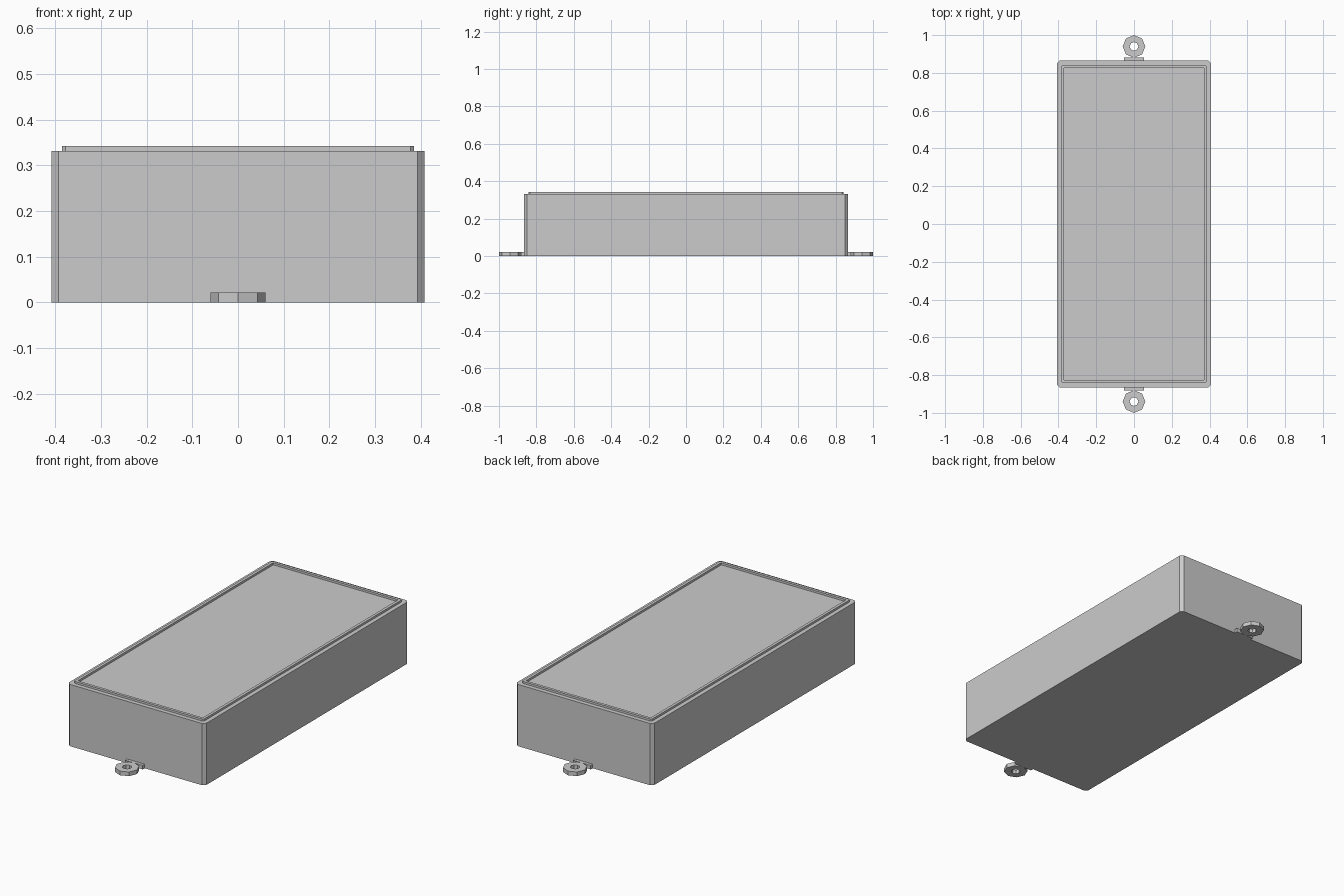
import bpy
import bmesh
import math

if "Cube" in bpy.data.objects:
    bpy.data.objects.remove(bpy.data.objects["Cube"], do_unlink=True)

# One flat grey for the whole enclosure
grey = bpy.data.materials.new("plastic_grey")
grey.use_nodes = True
colour = (0.6, 0.6, 0.6, 1)
grey.diffuse_color = colour
grey.node_tree.nodes["Principled BSDF"].inputs["Base Color"].default_value = colour


def chamfered_rect(hx, hy, c):
    """Outline of a rectangle with cut corners, counter-clockwise."""
    return [(hx, c - hy), (hx, hy - c), (hx - c, hy), (c - hx, hy),
            (-hx, hy - c), (-hx, c - hy), (c - hx, -hy), (hx - c, -hy)]


def octagon(r, cy):
    return [(r * math.cos(i * math.pi / 4), cy + r * math.sin(i * math.pi / 4))
            for i in range(8)]


def prism(name, outline, z0, z1, hole=None):
    """Extrude an outline, solid or with a matching inner outline cut through."""
    bm = bmesh.new()

    def ring(points, z):
        return [bm.verts.new((x, y, z)) for x, y in points]

    def bridge(a, b):
        for i in range(len(a)):
            j = (i + 1) % len(a)
            bm.faces.new((a[i], a[j], b[j], b[i]))

    low, high = ring(outline, z0), ring(outline, z1)
    bridge(low, high)
    if hole:
        low_in, high_in = ring(hole, z0), ring(hole, z1)
        bridge(high, high_in)
        bridge(high_in, low_in)
        bridge(low_in, low)
    else:
        bm.faces.new(high)
        bm.faces.new(low[::-1])
    bmesh.ops.recalc_face_normals(bm, faces=bm.faces)
    mesh = bpy.data.meshes.new(name)
    bm.to_mesh(mesh)
    bm.free()
    mesh.materials.append(grey)
    obj = bpy.data.objects.new(name, mesh)
    bpy.context.collection.objects.link(obj)
    return obj


# Box body with chamfered upright corners
prism("case_body", chamfered_rect(0.408, 0.865, 0.015), 0, 0.331)

# Thin raised lip running round the top
prism("case_lip", chamfered_rect(0.385, 0.842, 0.008), 0.331, 0.342,
      chamfered_rect(0.37, 0.827, 0.002))

# Mounting eyelets and their root plates at both ends
for side, label in ((-1, "front"), (1, "back")):
    prism(label + "_eyelet", octagon(0.06, side * 0.94), 0, 0.022,
          octagon(0.023, side * 0.94))
    y0, y1 = sorted((side * 0.865, side * 0.882))
    prism(label + "_eyelet_root",
          [(-0.052, y0), (0.052, y0), (0.052, y1), (-0.052, y1)], 0, 0.022)
